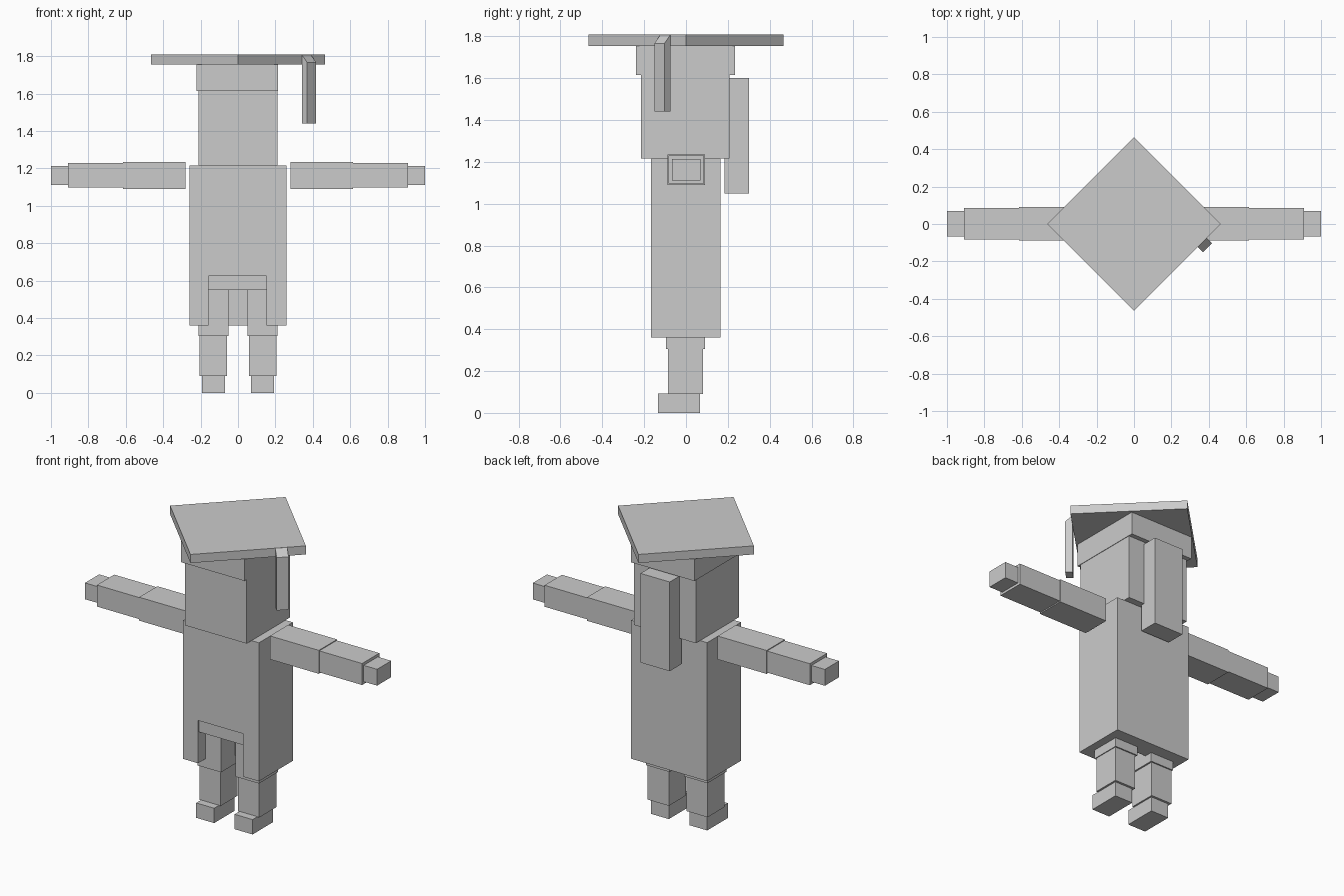
import bpy, bmesh, math
from mathutils import Matrix

if "Cube" in bpy.data.objects:
    bpy.data.objects.remove(bpy.data.objects["Cube"])

grey = bpy.data.materials.new("plain grey")
grey.diffuse_color = (0.6, 0.6, 0.6, 1)
grey.use_nodes = True
grey.node_tree.nodes["Principled BSDF"].inputs["Base Color"].default_value = grey.diffuse_color


def finish(name, bm):
    bmesh.ops.recalc_face_normals(bm, faces=bm.faces)
    mesh = bpy.data.meshes.new(name)
    bm.to_mesh(mesh)
    bm.free()
    mesh.materials.append(grey)
    ob = bpy.data.objects.new(name, mesh)
    bpy.context.collection.objects.link(ob)
    return ob


def box(name, x, y, z):
    """Box from (low, high) ranges on each axis."""
    bm = bmesh.new()
    bmesh.ops.create_cube(bm, size=1)
    for v in bm.verts:
        v.co = [r[0] if c < 0 else r[1] for c, r in zip(v.co, (x, y, z))]
    return finish(name, bm)


def pair(name, x, y, z):
    """Mirrored left and right boxes."""
    box(name + "_right", x, y, z)
    box(name + "_left", (-x[1], -x[0]), y, z)


# Gown with a notch cut in the lower front
gown = box("gown", (-0.26, 0.26), (-0.167, 0.165), (0.36, 1.217))
cutter = box("notch_cutter", (-0.157, 0.152), (-0.3, 0.04), (0.2, 0.625))
cutter.hide_render = True
cutter.hide_viewport = True
cut = gown.modifiers.new("notch", "BOOLEAN")
cut.object = cutter
cut.operation = "DIFFERENCE"
cut.solver = "EXACT"
box("hip_panel", (-0.157, 0.152), (-0.157, 0.04), (0.55, 0.625))

# Legs and shoes
pair("thigh", (0.05, 0.21), (-0.095, 0.09), (0.305, 0.56))
pair("lower_leg", (0.06, 0.205), (-0.085, 0.082), (0.09, 0.33))
pair("shoe", (0.07, 0.193), (-0.133, 0.068), (0, 0.092))

# Arms and hands
pair("upper_arm", (0.28, 0.615), (-0.088, 0.09), (1.09, 1.235))
pair("forearm", (0.61, 0.908), (-0.083, 0.086), (1.097, 1.23))
pair("hand", (0.905, 1.0), (-0.068, 0.07), (1.112, 1.213))

# Head, hair and cap band
box("head", (-0.212, 0.21), (-0.215, 0.207), (1.217, 1.75))
box("hair", (-0.1, 0.1), (0.185, 0.302), (1.05, 1.602))
box("cap_band", (-0.222, 0.213), (-0.24, 0.235), (1.615, 1.757))

# Diamond cap board
side = 0.465 * math.sqrt(2) / 2
board = box("cap_board", (-side, side), (-side, side), (1.755, 1.808))
board.data.transform(Matrix.Rotation(math.radians(45), 4, "Z"))

# Tassel hanging from the board edge, with a sloping top
tassel = box("tassel", (0.328, 0.368), (-0.034, 0.034), (1.44, 1.808))
for v in tassel.data.vertices:
    if v.co.z > 1.5 and v.co.x > 0.35:
        v.co.z = 1.767
tassel.data.transform(Matrix.Translation((0.1335, 0.1335, 0)) @ Matrix.Rotation(math.radians(-45), 4, "Z"))
